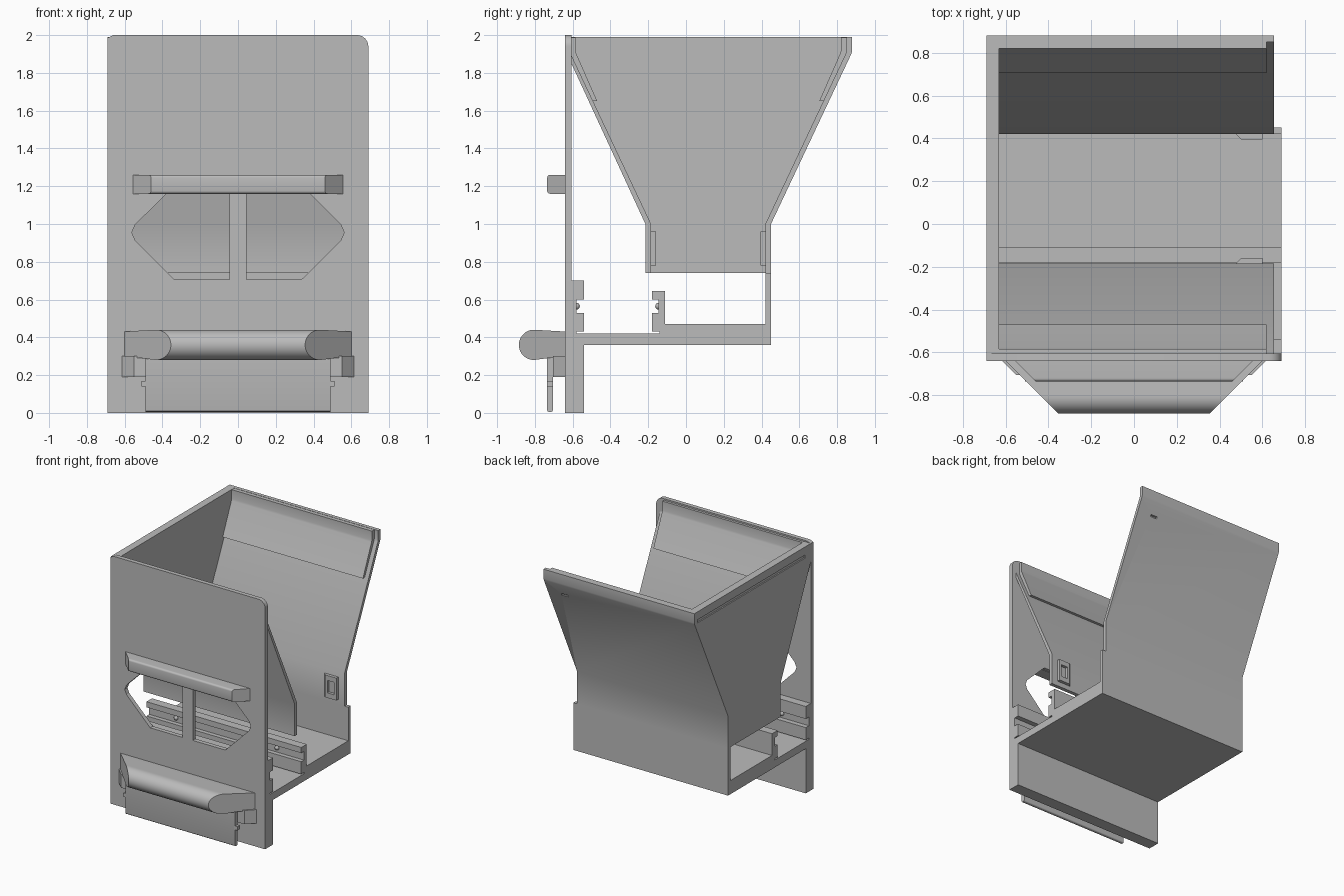
import bpy, bmesh, math
from mathutils import Vector

old = bpy.data.objects.get("Cube")
if old:
    bpy.data.objects.remove(old, do_unlink=True)

grey = bpy.data.materials.new("light grey plastic")
grey.use_nodes = True
COLOUR = (0.5, 0.5, 0.5, 1)
grey.diffuse_color = COLOUR
grey.node_tree.nodes["Principled BSDF"].inputs["Base Color"].default_value = COLOUR

W = 0.69       # half width of the body
MID = 0.235    # twice the hopper's centre line in y


def loft(name, ring_a, ring_b, cutter=False):
    """Solid between two matching outlines."""
    bm = bmesh.new()
    a = [bm.verts.new(p) for p in ring_a]
    b = [bm.verts.new(p) for p in ring_b]
    bm.faces.new(a)
    bm.faces.new(b[::-1])
    for i in range(len(a)):
        j = (i + 1) % len(a)
        bm.faces.new((a[j], a[i], b[i], b[j]))
    bmesh.ops.recalc_face_normals(bm, faces=bm.faces)
    mesh = bpy.data.meshes.new(name)
    bm.to_mesh(mesh)
    bm.free()
    ob = bpy.data.objects.new(name, mesh)
    bpy.context.collection.objects.link(ob)
    mesh.materials.append(grey)
    if cutter:
        ob.hide_render = True
        ob.hide_set(True)
        ob.display_type = 'WIRE'
    return ob


def along_x(name, yz, x0=-W, x1=W, cutter=False):
    return loft(name, [(x0, y, z) for y, z in yz], [(x1, y, z) for y, z in yz], cutter)


def along_y(name, xz, y0, y1, cutter=False):
    return loft(name, [(x, y0, z) for x, z in xz], [(x, y1, z) for x, z in xz], cutter)


def tapered(name, yz, half):
    """Bar on the front plate whose ends narrow at 45 degrees."""
    ends = [[(s * (half + y + 0.64), y, z) for y, z in yz] for s in (-1, 1)]
    return loft(name, *ends)


def rect(a0, a1, b0, b1):
    return [(a0, b0), (a1, b0), (a1, b1), (a0, b1)]


def cut(ob, cutter):
    mod = ob.modifiers.new(cutter.name, 'BOOLEAN')
    mod.object = cutter
    mod.operation = 'DIFFERENCE'
    mod.solver = 'EXACT'


def arc(cx, cy, r, a0, a1, n):
    steps = [math.radians(a0 + (a1 - a0) * i / n) for i in range(n + 1)]
    return [(cx + r * math.cos(t), cy + r * math.sin(t)) for t in steps]


def mirror(yz):
    return [(MID - y, z) for y, z in yz]


# Front plate with one rounded top corner and a split window
outline = [(-W, 0), (W, 0)] + arc(W - 0.06, 1.94, 0.06, 0, 90, 8) + [(-W + 0.03, 2), (-W, 1.985)]
plate = along_y("front_plate", outline, -0.64, -0.605)
half_window = [(0.045, 1.165), (0.375, 1.165), (0.545, 0.995), (0.562, 0.955),
               (0.545, 0.915), (0.335, 0.705), (0.045, 0.705)]
for side, label in ((-1, "right"), (1, "left")):
    cut(plate, along_y(label + "_window_cutter", [(side * x, z) for x, z in half_window],
                       -0.7, -0.55, True))

# Foot, front rail, floor, rear rail and lower back wall as one section
along_x("base_frame", [
    (-0.61, 0), (-0.54, 0), (-0.54, 0.36), (0.45, 0.36), (0.45, 0.74), (0.42, 0.74),
    (0.42, 0.47), (-0.11, 0.47), (-0.11, 0.645), (-0.18, 0.645), (-0.18, 0.6),
    (-0.145, 0.6), (-0.145, 0.53), (-0.18, 0.53), (-0.18, 0.43), (-0.14, 0.43),
    (-0.14, 0.42), (-0.58, 0.42), (-0.58, 0.43), (-0.54, 0.43), (-0.54, 0.53),
    (-0.58, 0.53), (-0.58, 0.6), (-0.54, 0.6), (-0.54, 0.7), (-0.61, 0.7)])

# Snap bumps in both rails
for x in (-0.45, 0.45):
    for y, label in ((-0.58, "front"), (-0.145, "rear")):
        bpy.ops.mesh.primitive_uv_sphere_add(segments=12, ring_count=8, radius=0.018,
                                             location=(x, y, 0.565))
        bpy.context.object.name = label + "_rail_bump"
        bpy.context.object.data.materials.append(grey)

# Hopper walls, thicker near the rim
wall = [(0.42, 0.74), (0.45, 0.74), (0.45, 1.0), (0.875, 1.9), (0.88, 1.915), (0.88, 1.99),
        (0.85, 1.99), (0.85, 1.915), (0.845, 1.9), (0.42, 1.0)]
liner = [(0.74, 1.65), (0.705, 1.65), (0.815, 1.9), (0.82, 1.915), (0.82, 1.988),
         (0.86, 1.988), (0.86, 1.92)]
back = along_x("hopper_back_wall", wall, -W, 0.655)
cut(back, along_x("back_slot_cutter", rect(0.815, 0.9, 1.795, 1.81), 0.47, 0.53, True))
along_x("hopper_front_wall", [(max(y, -0.63), z) for y, z in mirror(wall)], -W, 0.655)
along_x("back_rim_liner", liner, -0.65, 0.62)
along_x("front_rim_liner", mirror(liner), -0.65, 0.62)

# Closed hopper side with a long shallow groove
outer = wall[1:6]
flank = outer + [(max(y, -0.63), z) for y, z in mirror(outer)[::-1]]
side = along_x("hopper_side_wall", flank, -W, -0.63)
cut(side, along_x("side_groove_cutter", rect(-0.53, 0.84, 1.9, 1.925), -0.72, -0.68, True))

# Latch frames on the inner faces of the hopper walls
latch = [(0.47, 0.425), (0.5, 0.395), (0.6, 0.395), (0.6, 0.425)]
for label, flip in (("back", lambda y: y), ("front", lambda y: MID - y)):
    pts = [(x, flip(y)) for x, y in latch]
    ob = loft(label + "_latch", [(x, y, 0.78) for x, y in pts], [(x, y, 0.96) for x, y in pts])
    hole = along_x(label + "_latch_cutter",
                   [(flip(y), z) for y, z in rect(0.38, 0.418, 0.82, 0.92)], 0.52, 0.58, True)
    cut(ob, hole)

# Ledge above the window, rounded on its front edges
tapered("window_ledge", [(-0.63, 1.16)] + arc(-0.72, 1.175, 0.015, 270, 180, 4)
        + arc(-0.72, 1.245, 0.015, 180, 90, 4) + [(-0.63, 1.26)], 0.555)

# Round-nosed pull handle
tapered("pull_handle", [(-0.63, 0.43)] + arc(-0.805, 0.36, 0.08, 85, 270, 20)
        + [(-0.73, 0.29), (-0.63, 0.29)], 0.6)

# Label holder hanging below the handle
tapered("label_holder_block", rect(-0.705, -0.63, 0.19, 0.3), 0.615)
lip = [(-0.735, 0.3)] + arc(-0.725, 0.015, 0.01, 180, 270, 3) \
    + arc(-0.715, 0.015, 0.01, 270, 360, 3) + [(-0.705, 0.3)]
along_x("label_holder_lip", lip, -0.49, 0.49)
for s in (-1, 1):
    along_x("label_holder_catch", rect(-0.735, -0.705, 0.14, 0.17), s * 0.48, s * 0.51)

# Smooth rounded areas, keep the rest crisp
bpy.ops.object.select_all(action='DESELECT')
for ob in bpy.context.collection.objects:
    if ob.type == 'MESH' and not ob.hide_render:
        ob.select_set(True)
        bpy.context.view_layer.objects.active = ob
bpy.ops.object.shade_smooth_by_angle(angle=math.radians(30))
